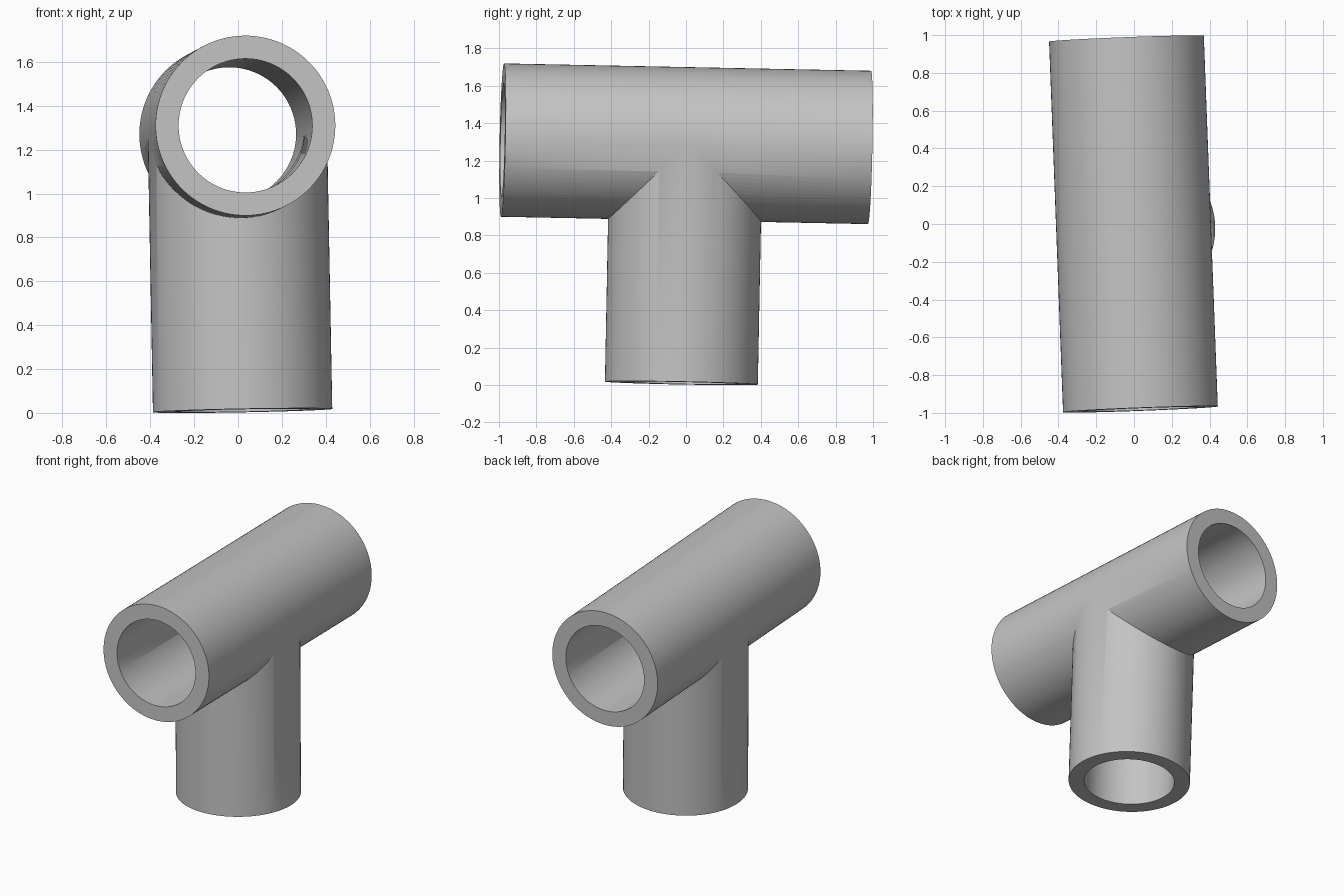
import bpy
import math
from mathutils import Euler, Matrix

cube = bpy.data.objects.get("Cube")
if cube:
    bpy.data.objects.remove(cube, do_unlink=True)

OUTER, BORE = 0.41, 0.305
HALF_RUN, BRANCH = 0.982, 1.28
SIDES = 96

grey = bpy.data.materials.new("pipe_grey")
grey.use_nodes = True
colour = (0.55, 0.55, 0.55, 1)
grey.diffuse_color = colour
grey.node_tree.nodes["Principled BSDF"].inputs["Base Color"].default_value = colour

# Slight lean of the whole fitting about the point where the pipe axes meet
lean = (Matrix.Translation((-0.003, 0, 1.29))
        @ Euler((-0.02, -0.018, 0.038)).to_matrix().to_4x4())


def cylinder(name, radius, start, end, along_y=False):
    """Solid rod between two distances along the y or z axis."""
    bpy.ops.mesh.primitive_cylinder_add(vertices=SIDES, radius=radius, depth=end - start)
    obj = bpy.context.object
    obj.name = name
    mesh = obj.data
    mesh.transform(Matrix.Translation((0, 0, (start + end) / 2)))
    if along_y:
        mesh.transform(Matrix.Rotation(math.pi / 2, 4, "X"))
    mesh.transform(lean)
    mesh.materials.append(grey)
    return obj


def combine(target, tool, operation):
    """Boolean the tool into the target and drop the tool."""
    mod = target.modifiers.new(operation.lower(), "BOOLEAN")
    mod.operation = operation
    mod.solver = "EXACT"
    mod.object = tool
    bpy.context.view_layer.objects.active = target
    bpy.ops.object.modifier_apply(modifier=mod.name)
    bpy.data.objects.remove(tool, do_unlink=True)


# Outer walls: straight run with a branch reaching its axis
tee = cylinder("tee_pipe", OUTER, -HALF_RUN, HALF_RUN, along_y=True)
combine(tee, cylinder("branch", OUTER - 0.001, -BRANCH, 0), "UNION")

# Bores through the run and up the branch
combine(tee, cylinder("run_bore", BORE, -1.2, 1.2, along_y=True), "DIFFERENCE")
combine(tee, cylinder("branch_bore", BORE - 0.001, -1.5, 0), "DIFFERENCE")

# Smooth walls with crisp rims and junction
bpy.ops.object.select_all(action="DESELECT")
tee.select_set(True)
bpy.context.view_layer.objects.active = tee
bpy.ops.object.shade_smooth_by_angle(angle=math.radians(30))
